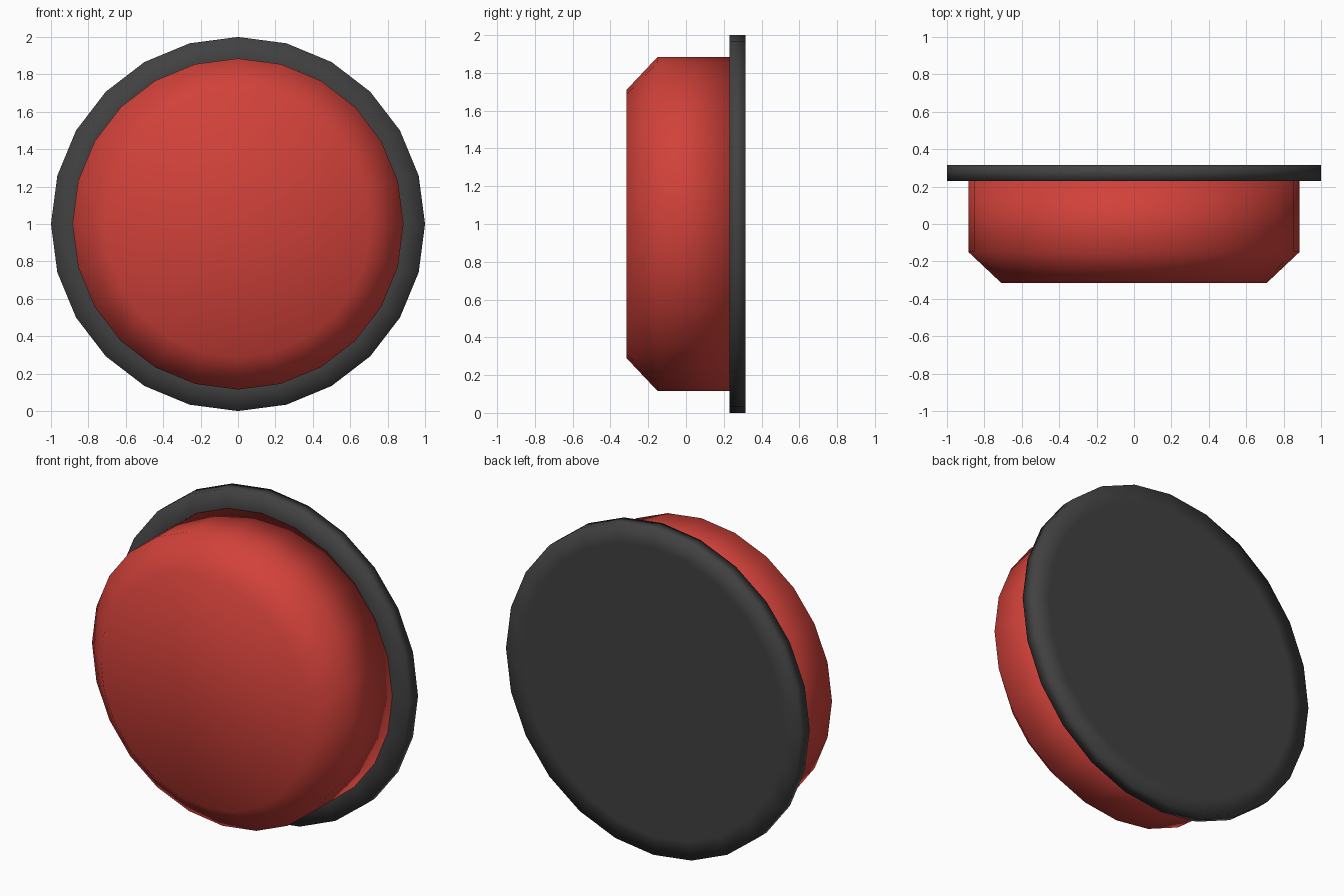
import bpy, bmesh, math

if "Cube" in bpy.data.objects:
    bpy.data.objects.remove(bpy.data.objects["Cube"])

SIDES = 24


def material(name, rgb):
    m = bpy.data.materials.new(name)
    m.diffuse_color = (*rgb, 1)
    m.use_nodes = True
    m.node_tree.nodes["Principled BSDF"].inputs["Base Color"].default_value = m.diffuse_color
    return m


def lathe(name, profile, mat, cap_start, cap_end):
    """Revolve (radius, y) points about the y axis through z = 1."""
    bm = bmesh.new()
    rings = []
    for r, y in profile:
        rings.append([bm.verts.new((r * math.sin(2 * math.pi * i / SIDES), y,
                                    1 + r * math.cos(2 * math.pi * i / SIDES)))
                      for i in range(SIDES)])
    for a, b in zip(rings, rings[1:]):
        for i in range(SIDES):
            j = (i + 1) % SIDES
            bm.faces.new((a[i], a[j], b[j], b[i]))
    if cap_start:
        bm.faces.new(rings[0])
    if cap_end:
        bm.faces.new(rings[-1])
    bmesh.ops.recalc_face_normals(bm, faces=bm.faces)
    # make sure the normals point outward
    if bm.calc_volume(signed=True) < 0:
        bmesh.ops.reverse_faces(bm, faces=bm.faces)
    for f in bm.faces:
        f.smooth = True
    me = bpy.data.meshes.new(name)
    bm.to_mesh(me)
    bm.free()
    me.materials.append(mat)
    ob = bpy.data.objects.new(name, me)
    bpy.context.collection.objects.link(ob)
    return ob


red = material("red", (0.64, 0.053, 0.042))
dark = material("dark grey", (0.053, 0.053, 0.053))

# Red button body with chamfered front edge
lathe("button_cap", [(0.885, 0.23), (0.885, -0.15), (0.71, -0.315)], red, True, True)

# Dark backing plate, with an inset loop on the back
lathe("back_plate", [(0.885, 0.23), (1.0, 0.23), (1.0, 0.315), (0.885, 0.315)],
      dark, True, True)
